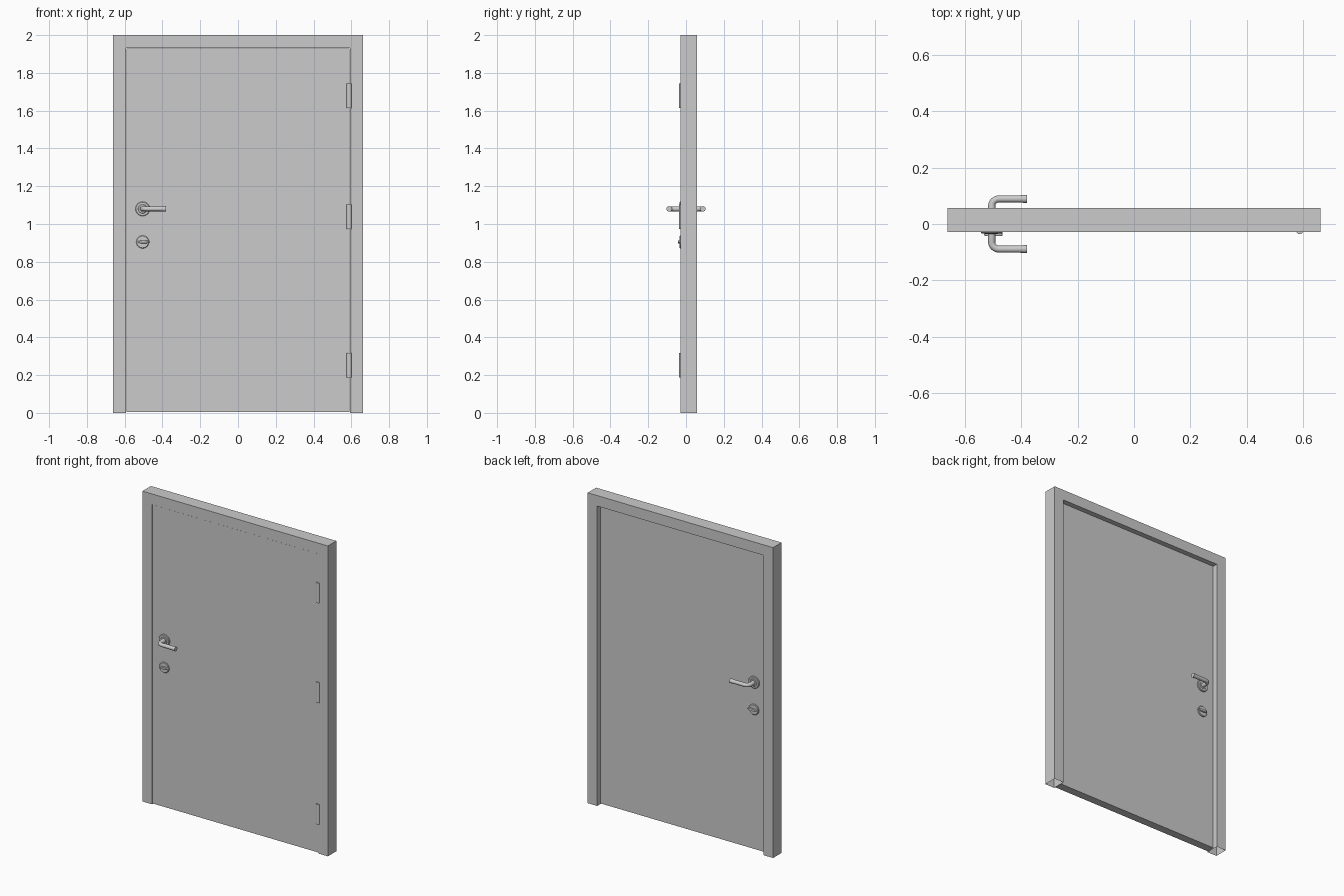
import bpy, bmesh, math

if "Cube" in bpy.data.objects:
    bpy.data.objects.remove(bpy.data.objects["Cube"])

W, H, JAMB = 0.661, 2.0, 0.068          # half width, height, frame face width
FRONT, BACK, LEAF = -0.029, 0.057, 0.026  # frame y range, half leaf thickness
HX, HZ, TZ = -0.505, 1.08, 0.905        # handle x, handle z, thumb-turn z


def finish(name, bm, smooth=True):
    bmesh.ops.recalc_face_normals(bm, faces=bm.faces)
    me = bpy.data.meshes.new(name)
    bm.to_mesh(me)
    bm.free()
    ob = bpy.data.objects.new(name, me)
    bpy.context.collection.objects.link(ob)
    if smooth:
        smooth_edges(ob)
    return ob


def smooth_edges(ob):
    bpy.ops.object.select_all(action='DESELECT')
    ob.select_set(True)
    bpy.context.view_layer.objects.active = ob
    bpy.ops.object.shade_smooth_by_angle(angle=math.radians(35))


def box(name, x0, x1, y0, y1, z0, z1):
    bm = bmesh.new()
    bmesh.ops.create_cube(bm, size=1)
    for v in bm.verts:
        v.co.x = x0 + (v.co.x + .5) * (x1 - x0)
        v.co.y = y0 + (v.co.y + .5) * (y1 - y0)
        v.co.z = z0 + (v.co.z + .5) * (z1 - z0)
    return finish(name, bm, False)


def lathe_y(name, x, z, side, profile, n=32):
    """Turned part along y; profile = (radius, distance from leaf centre)."""
    bm = bmesh.new()
    rings = [[bm.verts.new((x + r * math.cos(2 * math.pi * i / n), side * d,
                            z + r * math.sin(2 * math.pi * i / n)))
              for i in range(n)] for r, d in profile]
    for a, b in zip(rings, rings[1:]):
        for i in range(n):
            j = (i + 1) % n
            bm.faces.new((a[i], a[j], b[j], b[i]))
    bm.faces.new(rings[0])
    bm.faces.new(rings[-1])
    return finish(name, bm)


def lever(name, side):
    bend, reach, r = 0.026, 0.089, 0.0125
    pts = [(HX, LEAF, 0.0135), (HX, reach - bend, 0.0135)]
    for i in range(1, 9):
        a = math.pi / 2 * i / 8
        pts.append((HX + bend * (1 - math.cos(a)),
                    reach - bend + bend * math.sin(a), r))
    pts += [(-0.41, reach, r), (-0.38, reach, 0.0145)]
    cu = bpy.data.curves.new(name, 'CURVE')
    cu.dimensions = '3D'
    cu.bevel_depth = 1.0
    cu.bevel_resolution = 6
    cu.use_fill_caps = True
    sp = cu.splines.new('POLY')
    sp.points.add(len(pts) - 1)
    for p, (x, y, rad) in zip(sp.points, pts):
        p.co = (x, side * y, HZ, 1)
        p.radius = rad
    ob = bpy.data.objects.new(name, cu)
    bpy.context.collection.objects.link(ob)
    bpy.ops.object.select_all(action='DESELECT')
    ob.select_set(True)
    bpy.context.view_layer.objects.active = ob
    bpy.ops.object.convert(target='MESH')
    smooth_edges(bpy.context.view_layer.objects.active)


def turn_grip(name, side, n=24):
    # Flattened oval thumb grip
    bm = bmesh.new()
    rings = []
    for d, s in ((0.031, 1.0), (0.040, 1.0), (0.043, 0.85)):
        rings.append([bm.verts.new((HX + 0.006 + 0.033 * s * math.cos(2 * math.pi * i / n),
                                    side * d,
                                    TZ + 0.008 * s * math.sin(2 * math.pi * i / n)))
                      for i in range(n)])
    for a, b in zip(rings, rings[1:]):
        for i in range(n):
            j = (i + 1) % n
            bm.faces.new((a[i], a[j], b[j], b[i]))
    bm.faces.new(rings[0])
    bm.faces.new(rings[-1])
    finish(name, bm)


# Door frame: inverted U, open under the jambs
bm = bmesh.new()
wi, hi = W - JAMB, H - JAMB
outline = [(-W, 0), (-W, H), (W, H), (W, 0), (wi, 0), (wi, hi), (-wi, hi), (-wi, 0)]
f, b = [[bm.verts.new((x, y, z)) for x, z in outline] for y in (FRONT, BACK)]
for i in range(8):
    j = (i + 1) % 8
    if i not in (3, 7):
        bm.faces.new((f[i], f[j], b[j], b[i]))
for s in (f, b):
    for q in ((0, 1, 6, 7), (1, 2, 5, 6), (2, 3, 4, 5)):
        bm.faces.new([s[k] for k in q])
bmesh.ops.dissolve_limit(bm, angle_limit=0.01, verts=bm.verts, edges=bm.edges)
finish("door_frame", bm, False)

# Door leaf
box("door_leaf", -wi + 0.002, wi - 0.002, -LEAF, LEAF, 0.005, hi - 0.002)

# Handles and thumb turns on both faces
for side, tag in ((-1, "front"), (1, "back")):
    lathe_y("handle_rose_" + tag, HX, HZ, side,
            [(0.038, LEAF), (0.038, 0.031), (0.035, 0.034), (0.024, 0.034), (0.022, 0.036)])
    lever("lever_handle_" + tag, side)
    lathe_y("turn_rose_" + tag, HX, TZ, side,
            [(0.034, LEAF), (0.034, 0.031), (0.031, 0.034)])
    turn_grip("thumb_turn_" + tag, side)

# Hinge knuckles
for i, z in enumerate((0.253, 1.038, 1.68)):
    bm = bmesh.new()
    bmesh.ops.create_cone(bm, cap_ends=True, segments=24, radius1=0.0135,
                          radius2=0.0135, depth=0.13)
    bmesh.ops.translate(bm, verts=bm.verts, vec=(0.588, -0.0225, z))
    finish("hinge_%d" % (i + 1), bm)
